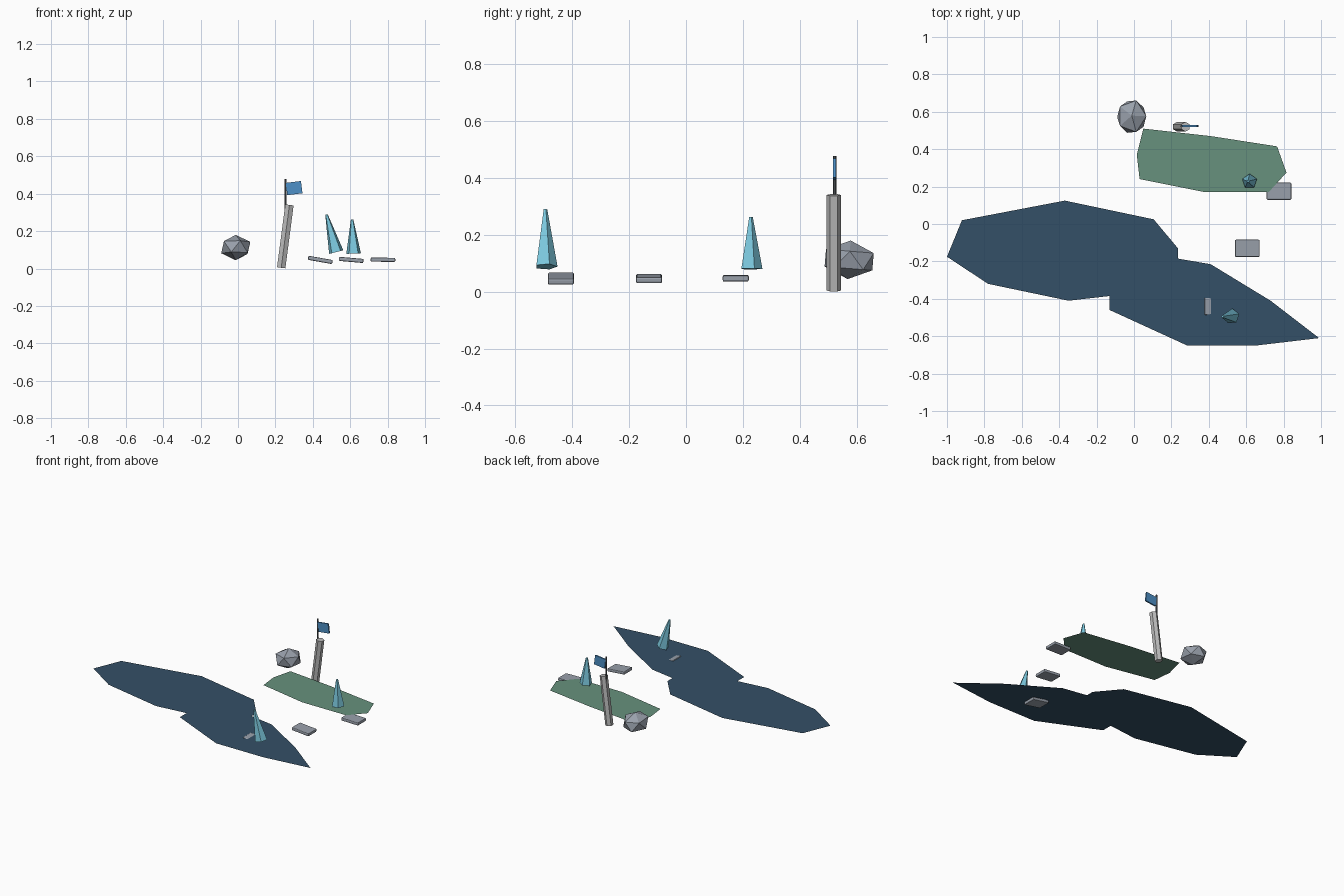
import bpy
from math import radians
from mathutils import Vector

cube = bpy.data.objects.get("Cube")
if cube:
    bpy.data.objects.remove(cube)


def material(name, rgb):
    m = bpy.data.materials.new(name)
    m.use_nodes = True
    m.diffuse_color = (*rgb, 1)
    m.node_tree.nodes["Principled BSDF"].inputs["Base Color"].default_value = (*rgb, 1)
    return m


water = material("deep blue water", (0.034, 0.08, 0.135))
grass = material("muted green", (0.135, 0.285, 0.205))
crystal = material("pale cyan", (0.2, 0.58, 0.73))
cloth = material("flag blue", (0.075, 0.28, 0.57))
stone = material("stone grey", (0.32, 0.355, 0.41))
post_grey = material("light grey", (0.5, 0.5, 0.5))
pole_grey = material("dark grey", (0.1, 0.11, 0.12))


def finish(name, mat):
    ob = bpy.context.object
    ob.name = name
    ob.data.materials.append(mat)
    return ob


def sheet(name, outline, mat, z=0.062):
    """Flat ground patch from an outline listed counter-clockwise."""
    me = bpy.data.meshes.new(name)
    me.from_pydata([(x, y, z) for x, y in outline], [], [range(len(outline))])
    ob = bpy.data.objects.new(name, me)
    bpy.context.collection.objects.link(ob)
    me.materials.append(mat)


def spike(name, base, top, sides, r1, r2, mat):
    """Tapered prism between two points, leaning only in x."""
    base, top = Vector(base), Vector(top)
    axis = top - base
    tilt = Vector((0, 0, 1)).rotation_difference(axis).to_euler()
    bpy.ops.mesh.primitive_cone_add(vertices=sides, radius1=r1, radius2=r2,
                                    depth=axis.length, location=(base + top) / 2,
                                    rotation=tilt)
    return finish(name, mat)


def box(name, loc, size, tilt, mat, bevel):
    bpy.ops.mesh.primitive_cube_add(size=1, location=loc, rotation=(0, radians(tilt), 0))
    ob = finish(name, mat)
    ob.scale = size
    bpy.ops.object.transform_apply(location=False, rotation=False, scale=True)
    if bevel:
        mod = ob.modifiers.new("soft edges", "BEVEL")
        mod.width = bevel
        mod.segments = 2


# Ground patches: two joined water sheets and a green one
sheet("water_left", [(-1, -0.175), (-0.78, -0.32), (-0.35, -0.41), (-0.13, -0.385),
                     (0.235, -0.185), (0.235, -0.13), (0.105, 0.025),
                     (-0.37, 0.125), (-0.92, 0.02)], water)
sheet("water_right", [(-0.13, -0.46), (0.285, -0.65), (0.65, -0.65), (0.99, -0.61),
                      (0.73, -0.41), (0.41, -0.215), (0.235, -0.185),
                      (-0.13, -0.385)], water)
sheet("green_patch", [(0.015, 0.37), (0.03, 0.24), (0.38, 0.17), (0.72, 0.17),
                      (0.815, 0.275), (0.765, 0.415), (0.41, 0.47),
                      (0.05, 0.51)], grass)

# Stepping stones
for i, (x, y, z, tilt) in enumerate([(0.44, -0.44, 0.046, 10),
                                     (0.605, -0.13, 0.046, 5),
                                     (0.775, 0.175, 0.047, 1)]):
    box(f"stepping_stone_{i + 1}", (x, y, z), (0.132, 0.092, 0.022), tilt, stone, 0.006)

# Pointed crystals
spike("crystal_front", (0.525, -0.493, 0.088), (0.473, -0.495, 0.289), 5, 0.041, 0.007, crystal)
spike("crystal_back", (0.618, 0.228, 0.08), (0.61, 0.228, 0.262), 5, 0.041, 0.007, crystal)

# Boulder
bpy.ops.mesh.primitive_ico_sphere_add(subdivisions=1, radius=1, location=(-0.012, 0.574, 0.112),
                                      rotation=(-0.08, 0, 0))
finish("boulder", stone).scale = (0.087, 0.099, 0.068)

# Leaning post with flag
spike("post", (0.231, 0.52, 0.004), (0.275, 0.52, 0.34), 6, 0.026, 0.026, post_grey)
spike("flag_pole", (0.253, 0.523, 0.3), (0.253, 0.523, 0.478), 6, 0.006, 0.006, pole_grey)
box("flag", (0.3, 0.523, 0.43), (0.082, 0.01, 0.066), -7, cloth, 0)
